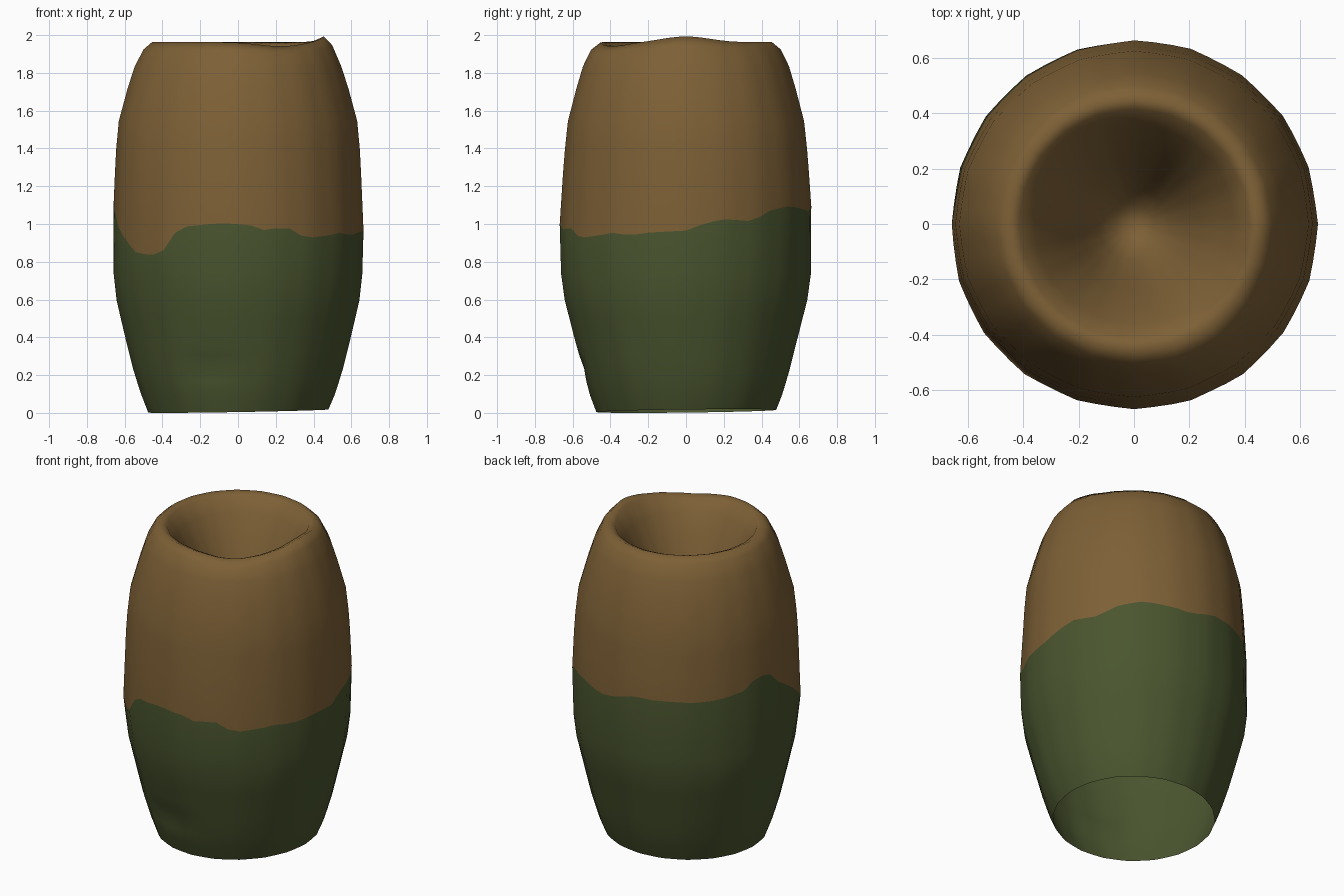
import bpy, bmesh, math

if "Cube" in bpy.data.objects:
    bpy.data.objects.remove(bpy.data.objects["Cube"])

COLS = 60          # three columns for each of the 20 sides
SIDE = math.tau / 20

# outer profile (height, radius), bottom to top
PROFILE = [(0.015, .475), (.1, .51), (.22, .548), (.38, .588), (.6, .642),
           (.84, .672), (.96, .668), (1.2, .656), (1.4, .643), (1.55, .628),
           (1.72, .583), (1.84, .546), (1.93, .50)]
# wavy colour border: (angle in degrees, height)
BORDER = [(-180, 1.12), (-166, 1.02), (-155, .93), (-143, .85), (-133, .84),
          (-125, .87), (-121, .95), (-116, .99), (-98, 1.01), (-85, 1.0),
          (-77, .97), (-69, .99), (-65, .98), (-58, .93), (-43, .945),
          (-37, .96), (-27, .945), (-17, .96), (0, .97), (9, 1.01), (18, 1.03),
          (32, 1.02), (43, 1.08), (56, 1.10), (80, 1.07), (97, 1.12),
          (135, 1.11), (156, 1.14), (164, 1.21), (174, 1.19), (180, 1.12)]


def lerp(table, x):
    if x <= table[0][0]:
        return table[0][1]
    for (a, va), (b, vb) in zip(table, table[1:]):
        if x <= b:
            return va + (vb - va) * (x - a) / (b - a)
    return table[-1][1]


def rim_lift(phi):
    # raised lip on the right, shallow dip at the front right
    d = math.degrees(phi)
    return .03 * math.exp(-(d / 22) ** 2) - .022 * math.exp(-((d + 60) / 22) ** 2)


def ring(bm, radius, height):
    verts = []
    for i in range(COLS):
        phi = -math.pi + math.tau * i / COLS
        z = height(phi)
        k = math.cos(SIDE / 2) / math.cos(phi % SIDE - SIDE / 2)
        r = radius(z, phi) * (.4 + .6 * k)
        verts.append(bm.verts.new((r * math.cos(phi), r * math.sin(phi), z)))
    return verts


def outer(z, phi):
    d = math.degrees(phi)
    wave = .003 * math.sin(2 * phi + 5 * z)
    dent = .022 * math.exp(-((d + 105) / 18) ** 2 - ((z - .24) / .06) ** 2)
    return lerp(PROFILE, z) + wave - dent


def material(name, rgb):
    m = bpy.data.materials.new(name)
    m.diffuse_color = (*rgb, 1)
    m.use_nodes = True
    m.node_tree.nodes["Principled BSDF"].inputs["Base Color"].default_value = m.diffuse_color
    return m


bm = bmesh.new()
rings = []
# green lower wall, open underneath, then the wavy border ring
for z in (.015, .1, .17, .24, .31, .38, .5, .6, .74):
    rings.append(ring(bm, outer, lambda p, z=z: z + (.01 * math.cos(p - .6) if z < .05 else 0)))
border_index = len(rings)
rings.append(ring(bm, outer, lambda p: lerp(BORDER, math.degrees(p))))
# brown upper wall
for z in (1.27, 1.4, 1.55, 1.72, 1.84, 1.93):
    rings.append(ring(bm, outer, lambda p, z=z: z + (rim_lift(p) * .7 if z > 1.9 else 0)))
# rounded lip and funnel-shaped hollow
for r, z in ((.455, 1.968), (.415, 1.95), (.36, 1.87), (.30, 1.76),
             (.24, 1.63), (.19, 1.50), (.13, 1.37), (.07, 1.28)):
    rings.append(ring(bm, lambda _, p, r=r: r,
                      lambda p, z=z: z + (rim_lift(p) if z > 1.9 else 0)))
for k, (a, b) in enumerate(zip(rings, rings[1:])):
    for i in range(COLS):
        j = (i + 1) % COLS
        f = bm.faces.new((a[i], a[j], b[j], b[i]))
        f.material_index = 0 if k < border_index else 1
# hollow floor
tip = bm.verts.new((0, 0, 1.25))
for i in range(COLS):
    f = bm.faces.new((rings[-1][i], rings[-1][(i + 1) % COLS], tip))
    f.material_index = 1
low = min(v.co.z for v in bm.verts)
for v in bm.verts:
    v.co.z -= low

mesh = bpy.data.meshes.new("hollow_log")
bm.to_mesh(mesh)
bm.free()
log = bpy.data.objects.new("hollow_log", mesh)
bpy.context.collection.objects.link(log)
mesh.materials.append(material("moss green", (.068, .091, .028)))
mesh.materials.append(material("bark brown", (.207, .118, .037)))
bpy.context.view_layer.objects.active = log
log.select_set(True)
bpy.ops.object.shade_smooth()
